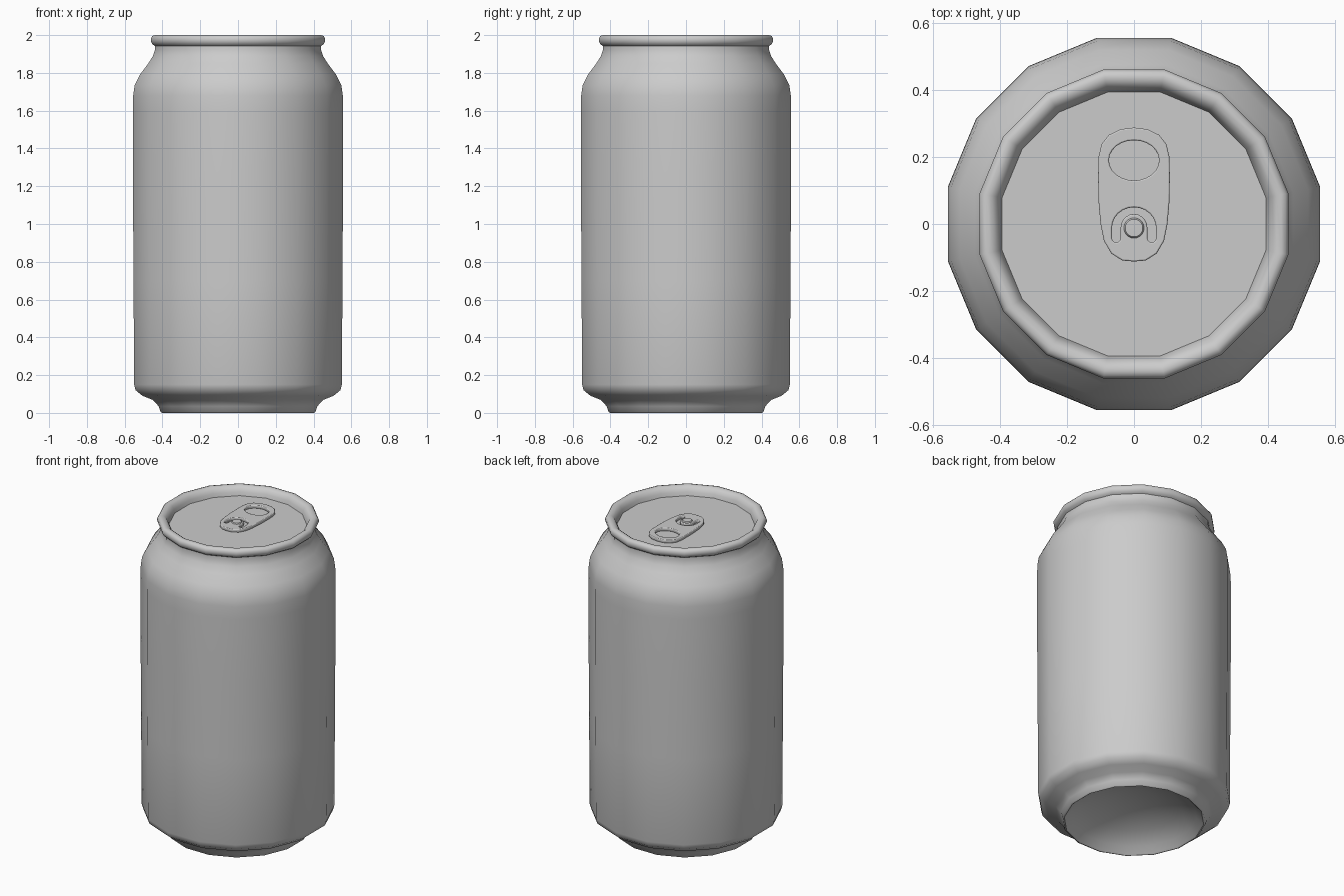
import bpy, bmesh
from math import sin, cos, pi, radians

if "Cube" in bpy.data.objects:
    bpy.data.objects.remove(bpy.data.objects["Cube"])

SIDES = 16


def smooth(obj, angle=40):
    bpy.ops.object.select_all(action='DESELECT')
    obj.select_set(True)
    bpy.context.view_layer.objects.active = obj
    bpy.ops.object.shade_smooth_by_angle(angle=radians(angle))


def lathe(name, profile, y=0.0, angle=40):
    """Spin (flat-to-centre radius, z) points; radius 0 closes with a pole."""
    bm = bmesh.new()
    rings = []
    for r, z in profile:
        if r == 0:
            rings.append([bm.verts.new((0, y, z))] * SIDES)
            continue
        r /= cos(pi / SIDES)
        rings.append([bm.verts.new((r * cos((k + .5) * 2 * pi / SIDES),
                                    y + r * sin((k + .5) * 2 * pi / SIDES), z))
                      for k in range(SIDES)])
    for a, b in zip(rings, rings[1:]):
        for k in range(SIDES):
            n = (k + 1) % SIDES
            bm.faces.new(list(dict.fromkeys((a[k], a[n], b[n], b[k]))))
    mesh = bpy.data.meshes.new(name)
    bm.to_mesh(mesh)
    bm.free()
    obj = bpy.data.objects.new(name, mesh)
    bpy.context.collection.objects.link(obj)
    smooth(obj, angle)
    return obj


def arc(cx, cy, rx, ry, a0, a1, n):
    return [(cx + rx * cos(radians(a0 + (a1 - a0) * i / n)),
             cy + ry * sin(radians(a0 + (a1 - a0) * i / n))) for i in range(n + 1)]


# Can body: domed base, foot, straight wall and tapered neck
lathe("can_body", [
    (0, .14), (.14, .128), (.27, .09), (.36, .04), (.39, .008), (.40, 0),
    (.41, .004), (.42, .035), (.45, .068), (.505, .09), (.542, .12), (.55, .15),
    (.553, .7), (.556, 1.2), (.556, 1.6), (.555, 1.68), (.547, 1.735), (.52, 1.79),
    (.475, 1.85), (.45, 1.89), (.44, 1.92), (.44, 1.945)], angle=60)

# Rolled rim
lathe("rim", [
    (.44, 1.943), (.454, 1.952), (.461, 1.967), (.461, 1.983), (.453, 1.996),
    (.44, 2.0), (.425, 1.998), (.41, 1.986), (.400, 1.967), (.394, 1.945)], angle=60)

# Recessed lid
lathe("lid", [(.394, 1.945), (0, 1.945)])

# Pull tab: outline with finger hole and horseshoe slot
half = [(.04, .283), (.075, .266), (.097, .238), (.106, .2), (.107, .14), (.106, .07),
        (.1, 0), (.09, -.05), (.068, -.088), (.035, -.109)]
outline = [(0, .288)] + half + [(0, -.112)] + [(-x, y) for x, y in reversed(half)]
hole = arc(0, .19, .075, .06, 0, 345, 23)
slot = (arc(0, -.012, .066, .062, 0, 180, 12) + arc(-.053, -.042, .013, .013, 180, 360, 6)
        + arc(0, -.012, .04, .042, 180, 0, 10) + arc(.053, -.042, .013, .013, 180, 360, 6))
curve = bpy.data.curves.new("pull_tab", 'CURVE')
curve.dimensions = '2D'
curve.fill_mode = 'BOTH'
curve.extrude = .006
curve.bevel_depth = .004
curve.bevel_resolution = 1
curve.offset = -.004
for pts in (outline, hole, slot):
    spline = curve.splines.new('POLY')
    spline.points.add(len(pts) - 1)
    for p, (x, y) in zip(spline.points, pts):
        p.co = (x, y, 0, 1)
    spline.use_cyclic_u = True
tab = bpy.data.objects.new("pull_tab", curve)
tab.location.z = 1.957
bpy.context.collection.objects.link(tab)
bpy.ops.object.select_all(action='DESELECT')
tab.select_set(True)
bpy.context.view_layer.objects.active = tab
bpy.ops.object.convert(target='MESH')
smooth(bpy.context.view_layer.objects.active, 50)

# Rivet holding the tab
lathe("rivet", [(.03, 1.945), (.03, 1.968), (.026, 1.973), (0, 1.974)], y=-.012)

# Consistent outward normals on the closed can
for name in ("can_body", "rim", "lid", "rivet"):
    mesh = bpy.data.objects[name].data
    if name == "lid" and mesh.polygons[0].normal.z < 0:
        mesh.flip_normals()
